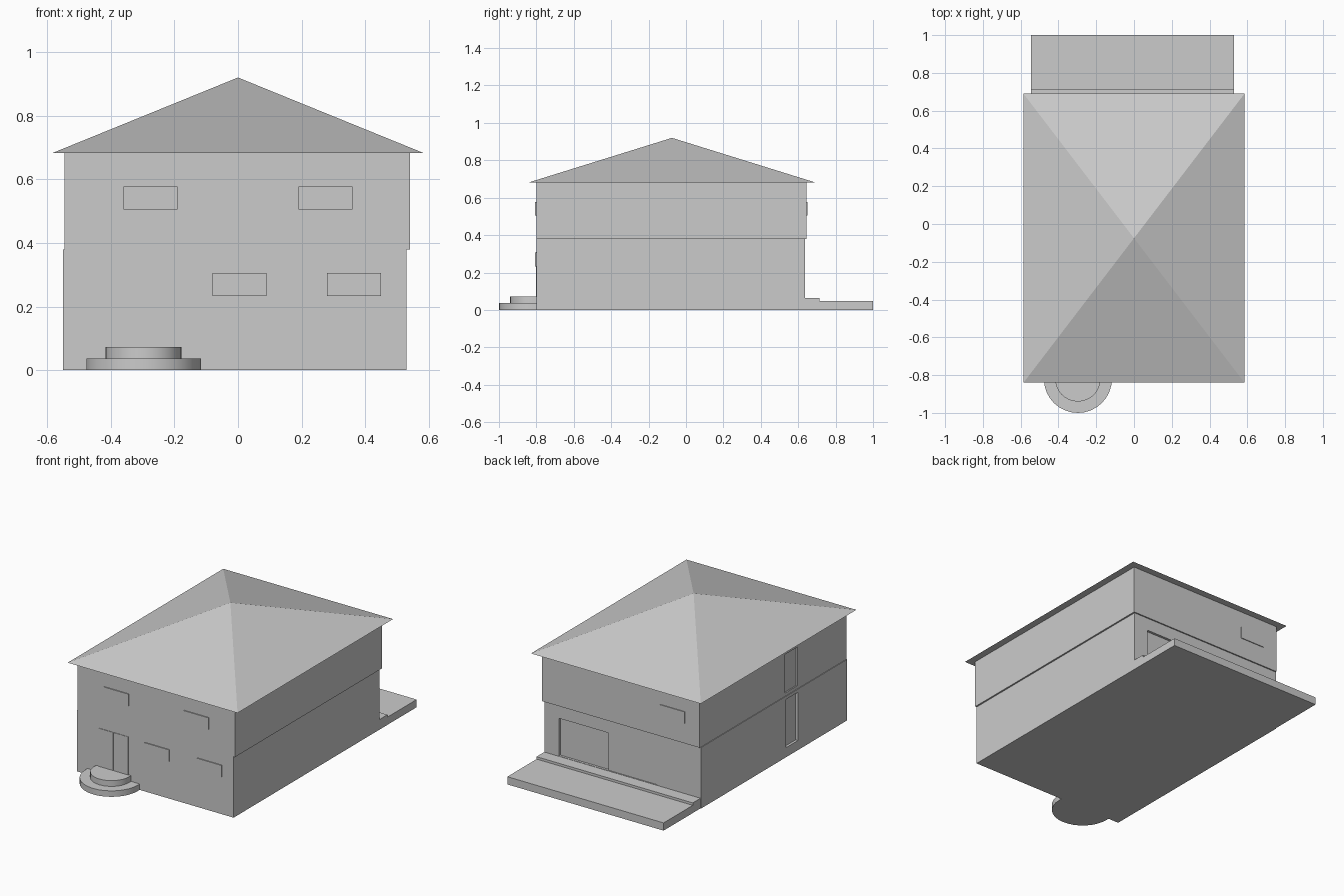
import bpy, bmesh, math

if "Cube" in bpy.data.objects:
    bpy.data.objects.remove(bpy.data.objects["Cube"])

def mesh_object(name, bm):
    bmesh.ops.recalc_face_normals(bm, faces=bm.faces[:])
    me = bpy.data.meshes.new(name)
    bm.to_mesh(me)
    bm.free()
    ob = bpy.data.objects.new(name, me)
    bpy.context.collection.objects.link(ob)
    return ob

def box(name, x0, x1, y0, y1, z0, z1):
    bm = bmesh.new()
    bmesh.ops.create_cube(bm, size=1)
    for v in bm.verts:
        v.co = (x1 if v.co.x > 0 else x0, y1 if v.co.y > 0 else y0, z1 if v.co.z > 0 else z0)
    return mesh_object(name, bm)

def cut(target, name, *bounds):
    cutter = box(name, *bounds)
    cutter.hide_render = True
    cutter.hide_viewport = False
    cutter.display_type = 'WIRE'
    mod = target.modifiers.new(name, 'BOOLEAN')
    mod.operation = 'DIFFERENCE'
    mod.solver = 'EXACT'
    mod.object = cutter
    bpy.context.view_layer.objects.active = target
    bpy.ops.object.modifier_apply(modifier=mod.name)
    bpy.data.objects.remove(cutter)

def round_step(name, cx, cy, r, wall_y, z0, z1, n=16):
    # rounded tread: front half circle closed against the wall
    pts = [(cx - r, wall_y)]
    pts += [(cx - r * math.cos(math.pi * i / n), cy - r * math.sin(math.pi * i / n)) for i in range(n + 1)]
    pts.append((cx + r, wall_y))
    bm = bmesh.new()
    base = bm.faces.new([bm.verts.new((x, y, z0)) for x, y in pts])
    ext = bmesh.ops.extrude_face_region(bm, geom=[base], use_keep_orig=True)
    for v in ext['geom']:
        if isinstance(v, bmesh.types.BMVert):
            v.co.z = z1
    ob = mesh_object(name, bm)
    bpy.ops.object.select_all(action='DESELECT')
    ob.select_set(True)
    bpy.context.view_layer.objects.active = ob
    bpy.ops.object.shade_smooth_by_angle(angle=math.radians(30))

# Storeys
ground = box("ground_floor", -0.55, 0.53, -0.80, 0.637, 0, 0.38)
upper = box("upper_floor", -0.546, 0.54, -0.80, 0.645, 0.38, 0.682)

# Patio opening with two sliding panes at different depths, and tall side openings
cut(ground, "patio_cut_left", -0.247, 0.091, 0.632, 0.70, 0.065, 0.30)
cut(ground, "patio_cut_right", 0.091, 0.43, 0.622, 0.70, 0.065, 0.30)
cut(ground, "side_cut", -0.60, -0.535, -0.315, -0.196, 0.06, 0.36)
cut(upper, "side_cut_upper", -0.60, -0.538, -0.315, -0.196, 0.40, 0.64)

# Hipped roof rising to one point
bm = bmesh.new()
corners = [bm.verts.new((x, y, 0.682)) for x, y in
           ((-0.585, -0.84), (0.585, -0.84), (0.585, 0.69), (-0.585, 0.69))]
apex = bm.verts.new((0, -0.075, 0.92))
bm.faces.new(corners)
for i in range(4):
    bm.faces.new((corners[i], corners[(i + 1) % 4], apex))
mesh_object("roof", bm)

# Slim windows standing just proud of the walls
for i, (x, z) in enumerate(((-0.36, 0.505), (0.19, 0.505), (-0.08, 0.233), (0.28, 0.233))):
    box(f"front_window_{i + 1}", x, x + 0.17, -0.806, -0.795, z, z + 0.073)
box("back_window", -0.445, -0.275, 0.64, 0.65, 0.505, 0.578)

# Double front door
for side, x0, x1 in (("left", -0.40, -0.298), ("right", -0.296, -0.194)):
    box(f"front_door_{side}", x0, x1, -0.803, -0.795, 0.073, 0.31)

# Rounded entrance steps
round_step("lower_step", -0.297, -0.82, 0.18, -0.80, 0, 0.037)
round_step("upper_step", -0.297, -0.82, 0.12, -0.80, 0.037, 0.073)

# Terrace and its step at the back
box("terrace", -0.546, 0.53, 0.637, 1.0, 0, 0.048)
box("terrace_step", -0.546, 0.53, 0.637, 0.713, 0.048, 0.063)
